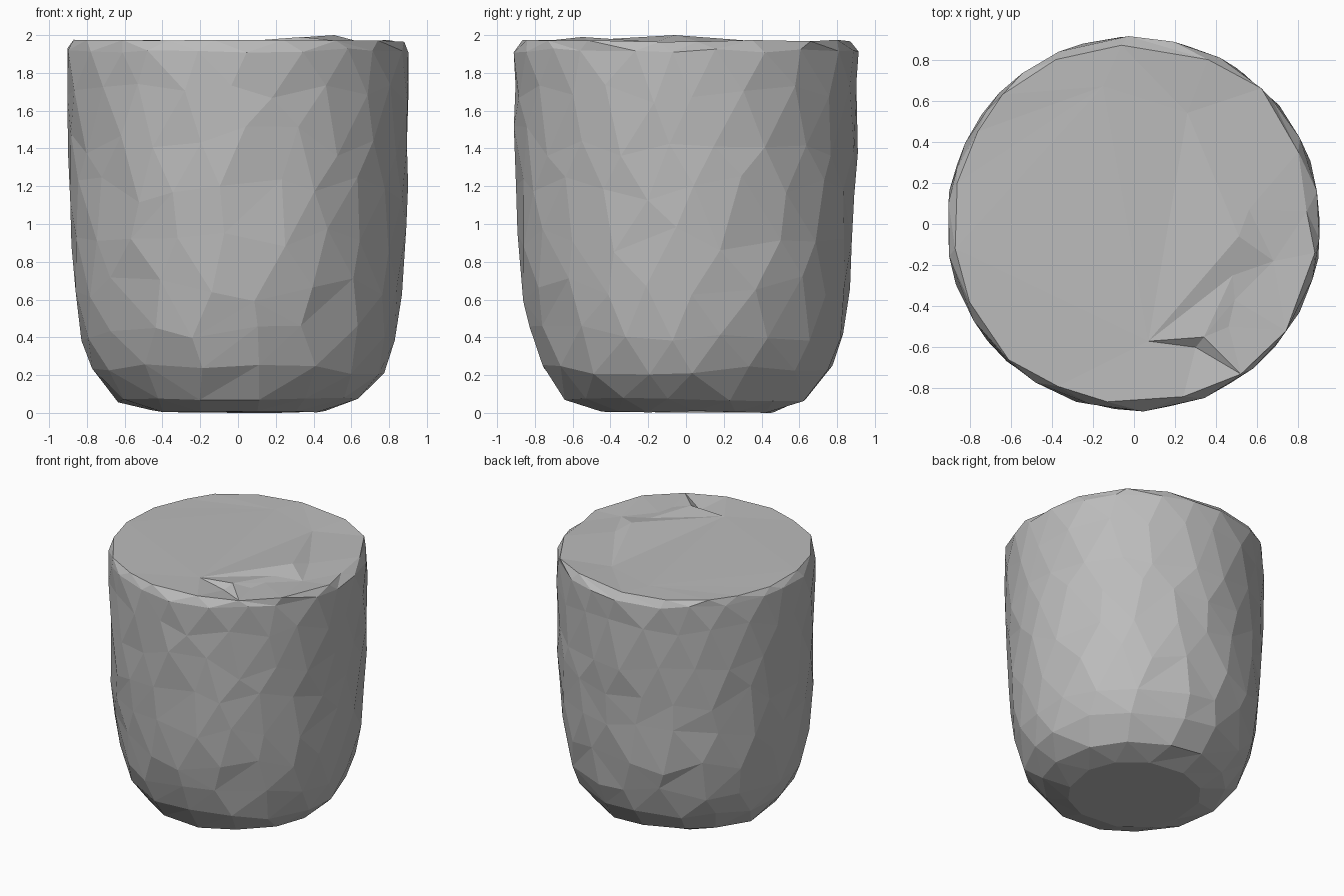
import bpy
import bmesh
import math
import random
from mathutils import Vector
from mathutils.geometry import delaunay_2d_cdt

random.seed(7)
TAU = math.tau

default_cube = bpy.data.objects.get("Cube")
if default_cube:
    bpy.data.objects.remove(default_cube, do_unlink=True)

grey = bpy.data.materials.new("stone grey")
grey.use_nodes = True
colour = (0.5, 0.5, 0.5, 1)
grey.diffuse_color = colour
grey.node_tree.nodes["Principled BSDF"].inputs["Base Color"].default_value = colour

bm = bmesh.new()


def angle(v):
    return math.atan2(v.co.y, v.co.x) % TAU


def ring(radius, z, sides, wobble, offset):
    """A chipped ring of vertices, sorted by angle."""
    verts = []
    for i in range(sides):
        a = TAU * (i + offset + random.uniform(-0.2, 0.2)) / sides
        r = radius + random.uniform(-0.008, 0.008)
        verts.append(bm.verts.new((r * math.cos(a), r * math.sin(a),
                                   z + random.uniform(-wobble, wobble))))
    return sorted(verts, key=angle)


def zip_rings(low, high):
    """Join two rings of any count with triangles."""
    i = j = 0
    while i < len(low) or j < len(high):
        a, b = low[i % len(low)], high[j % len(high)]
        next_a, next_b = low[(i + 1) % len(low)], high[(j + 1) % len(high)]
        turn_a = angle(next_a) + TAU * ((i + 1) // len(low))
        turn_b = angle(next_b) + TAU * ((j + 1) // len(high))
        if j >= len(high) or (i < len(low) and turn_a < turn_b):
            bm.faces.new((a, next_a, b))
            i += 1
        else:
            bm.faces.new((a, next_b, b))
            j += 1


# Rounded base and faceted wall: radius, height, sides, height wobble
profile = [
    (0.47, 0.012, 12, 0.008), (0.645, 0.07, 14, 0.015),
    (0.775, 0.23, 16, 0.03), (0.835, 0.43, 18, 0.05),
    (0.872, 0.66, 20, 0.07), (0.888, 0.92, 20, 0.08),
    (0.898, 1.18, 22, 0.08), (0.905, 1.44, 22, 0.08),
    (0.91, 1.70, 22, 0.07), (0.908, 1.92, 22, 0.012),
]
rings = [ring(r, z, n, w, 0.3 + 0.45 * (k % 2))
         for k, (r, z, n, w) in enumerate(profile)]

# Narrow bevel at the top edge
rim_outline = [
    (0.84, 0.06), (0.80, 0.35), (0.62, 0.66), (0.36, 0.80), (-0.06, 0.87),
    (-0.38, 0.80), (-0.64, 0.63), (-0.76, 0.45), (-0.86, 0.20),
    (-0.87, -0.12), (-0.80, -0.38), (-0.61, -0.66), (-0.37, -0.79),
    (-0.13, -0.865), (0.24, -0.84), (0.52, -0.73), (0.74, -0.52), (0.88, -0.14),
]
rim = [bm.verts.new((x, y, 1.97 + random.uniform(-0.006, 0.006)))
       for x, y in rim_outline]
rings.append(rim)
for low, high in zip(rings, rings[1:]):
    zip_rings(low, high)

# Flat underside
bm.faces.new(rings[0][::-1])

# Nearly flat top with two small raised chips
chips = [
    (-0.15, 0.67, 1.965), (0.26, 0.54, 1.955), (0.56, 0.07, 1.965),
    (0.51, -0.06, 2.0), (0.48, -0.25, 1.97), (0.68, -0.18, 1.955),
    (0.49, -0.37, 1.965), (0.46, -0.50, 1.965), (0.34, -0.55, 1.99),
    (0.30, -0.60, 1.945), (0.07, -0.57, 1.97),
]
top = rim + [bm.verts.new(p) for p in chips]
flat = [Vector((v.co.x, v.co.y)) for v in top]
_, _, tris, sources, _, _ = delaunay_2d_cdt(
    flat, [], [list(range(len(rim)))], 1, 1e-6)
for tri in tris:
    bm.faces.new([top[sources[i][0]] for i in tri])

bmesh.ops.recalc_face_normals(bm, faces=bm.faces[:])
lowest = min(v.co.z for v in bm.verts)
for v in rings[0]:
    v.co.z -= lowest

mesh = bpy.data.meshes.new("faceted_body")
bm.to_mesh(mesh)
bm.free()
mesh.materials.append(grey)
body = bpy.data.objects.new("faceted_body", mesh)
bpy.context.collection.objects.link(body)
